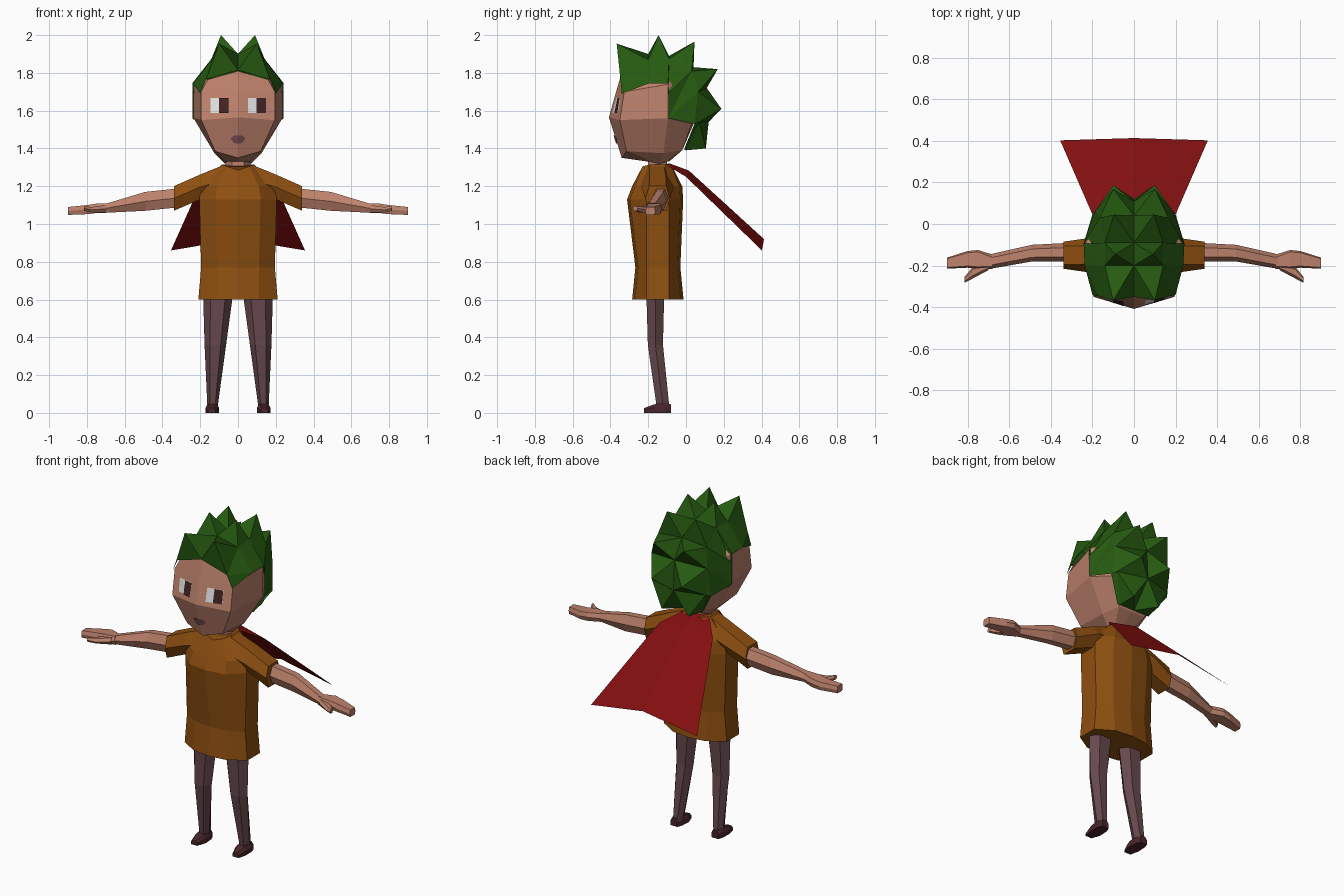
import bpy, bmesh
from mathutils import Vector
from mathutils.bvhtree import BVHTree

if "Cube" in bpy.data.objects:
    bpy.data.objects.remove(bpy.data.objects["Cube"])


def mat(name, r, g, b):
    def lin(c):
        c /= 255
        return c / 12.92 if c < 0.04045 else ((c + 0.055) / 1.055) ** 2.4
    m = bpy.data.materials.new(name)
    m.diffuse_color = (lin(r), lin(g), lin(b), 1)
    m.use_nodes = True
    m.node_tree.nodes["Principled BSDF"].inputs["Base Color"].default_value = m.diffuse_color
    return m


SKIN = mat("skin", 190, 130, 108)
HAIR = mat("green_hair", 38, 90, 16)
SHIRT = mat("orange_shirt", 142, 79, 16)
CAPE = mat("red_cape", 132, 15, 17)
LEGS = mat("plum_trousers", 102, 72, 77)
SHOE = mat("dark_shoe", 74, 38, 42)
WHITE = mat("eye_white", 225, 225, 225)
IRIS = mat("dark_iris", 66, 34, 34)
MOUTH = mat("mouth_mauve", 122, 78, 82)


def build(name, verts, faces, material, fix=True):
    bm = bmesh.new()
    vs = [bm.verts.new(v) for v in verts]
    for f in faces:
        bm.faces.new([vs[i] for i in f])
    bmesh.ops.remove_doubles(bm, verts=bm.verts, dist=0.0005)
    if fix:
        bmesh.ops.recalc_face_normals(bm, faces=bm.faces)
    me = bpy.data.meshes.new(name)
    bm.to_mesh(me)
    bm.free()
    me.materials.append(material)
    ob = bpy.data.objects.new(name, me)
    bpy.context.collection.objects.link(ob)
    return ob


def loft(name, rings, material):
    n = len(rings[0])
    verts = [p for r in rings for p in r]
    faces = [(k * n + i, k * n + (i + 1) % n, (k + 1) * n + (i + 1) % n, (k + 1) * n + i)
             for k in range(len(rings) - 1) for i in range(n)]
    faces += [tuple(range(n)), tuple(range((len(rings) - 1) * n, len(rings) * n))]
    return build(name, verts, faces, material)


def whole(half):
    """Complete a half ring whose first and last points lie on x = 0."""
    return half + [(-x, y, z) for x, y, z in half[-2:0:-1]]


def section(axis, t, a0, a1, b0, b1, cut=0.25):
    """Six-sided cross-section across the given axis."""
    d, m = (b1 - b0) * cut, (a0 + a1) / 2
    if axis == "x":      # a = z, b = y
        pts = [(a0, b0 + d), (a0, b1 - d), (m, b1), (a1, b1 - d), (a1, b0 + d), (m, b0)]
        return [(t, b, a) for a, b in pts]
    e, n = (a1 - a0) * cut, (b0 + b1) / 2
    pts = [(a0, n), (a0 + e, b0), (a1 - e, b0), (a1, n), (a1 - e, b1), (a0 + e, b1)]
    return [(a, b, t) if axis == "z" else (a, t, b) for a, b in pts]


def flip(rings, s):
    return [[(s * x, y, z) for x, y, z in r] for r in rings]


# Head
head_rings = [
    [(0, -.2, 1.33), (.06, -.19, 1.33), (.07, -.14, 1.32), (.05, -.1, 1.33), (0, -.09, 1.33)],
    [(0, -.34, 1.35), (.12, -.315, 1.385), (.125, -.12, 1.375), (.09, -.02, 1.39), (0, -.02, 1.39)],
    [(0, -.408, 1.565), (.195, -.35, 1.55), (.235, -.095, 1.56), (.18, .03, 1.53), (0, .04, 1.53)],
    [(0, -.37, 1.70), (.195, -.327, 1.70), (.234, -.095, 1.74), (.17, -.01, 1.70), (0, .03, 1.70)],
    [(0, -.338, 1.81), (.16, -.325, 1.765), (.17, -.1, 1.79), (.14, -.01, 1.75), (0, .02, 1.75)],
]
head = loft("head", [whole(r) for r in head_rings], SKIN)
loft("neck", [section("z", z, -.065, .065, -.2, -.1) for z in (1.26, 1.37)], SKIN)

# Face plates laid onto the head surface
bm = bmesh.new()
bm.from_mesh(head.data)
bmesh.ops.triangulate(bm, faces=bm.faces)
tree = BVHTree.FromBMesh(bm)
bm.free()


def plate(name, pts, material, lift):
    verts = []
    for x, z in pts:
        hit = tree.ray_cast(Vector((x, -1, z)), Vector((0, 1, 0)))[0]
        verts.append((x, (hit.y if hit else -.35) - lift, z))
    ob = build(name, verts, [tuple(range(len(pts)))], material, False)
    return ob


def rect(x0, x1, z0, z1):
    return [(x0, z0), (x1, z0), (x1, z1), (x0, z1)]


for side, x0, i0 in (("right", -.145, -.1), ("left", .053, .097)):
    plate(side + "_eye_white", rect(x0, x0 + .093, 1.588, 1.667), WHITE, .005)
    plate(side + "_iris", rect(i0, i0 + .05, 1.588, 1.667), IRIS, .009)
plate("mouth_left", [(0, 1.425), (.022, 1.428), (.04, 1.455), (.02, 1.468), (0, 1.468)], MOUTH, .006)
plate("mouth_right", [(0, 1.468), (-.02, 1.468), (-.04, 1.455), (-.022, 1.428), (0, 1.425)], MOUTH, .006)

# Spiky hair: two strips of pyramids over the crown plus side panels
mid = [(0, -.35, 1.815), (0, -.2, 1.90), (0, -.09, 1.89), (0, .04, 1.83),
       (0, .11, 1.72), (0, .12, 1.54), (0, 0, 1.39)]
outer = [(.17, -.347, 1.765), (.14, -.2, 1.87), (.14, -.09, 1.875), (.165, .03, 1.81),
         (.185, .065, 1.70), (.18, .07, 1.54), (.1, 0, 1.39)]
rim = [(.2, -.34, 1.69), (.237, -.2, 1.743), (.242, -.095, 1.745), (.242, -.094, 1.69),
       (.242, -.093, 1.56), (.2, .045, 1.53), (.11, -.01, 1.395)]
tips = [(.1, -.367, 1.955), (.09, -.145, 2.0), (.095, .045, 1.965),
        (.1, .168, 1.82), (.1, .187, 1.61), (.09, .105, 1.40)]
verts, faces = [], []
for s in (1, -1):
    b = len(verts)
    verts += [(s * x, y, z) for x, y, z in mid + outer + rim + tips]
    for i in range(6):
        quad = [b + i, b + i + 1, b + 8 + i, b + 7 + i]
        fs = [(quad[k], quad[(k + 1) % 4], b + 21 + i) for k in range(4)]
        fs += [(b + 7 + i, b + 8 + i, b + 15 + i), (b + 7 + i, b + 15 + i, b + 14 + i)]
        faces += [f if s == 1 else f[::-1] for f in fs]
build("hair", verts, faces, HAIR)

# Shirt body: half width, front y, back y, height
rings = []
for z, w, a, yf, yb in ((.60, .21, .11, -.285, -.013), (.77, .195, .11, -.268, -.03),
                        (1.13, .205, .12, -.312, -.015), (1.20, .195, .11, -.285, -.02)):
    rings.append(whole([(0, yf, z), (a, yf + .015, z), (w, -.21, z), (w, -.09, z),
                        (a, yb - .015, z), (0, yb, z)]))
rings.append(whole([(0, -.24, 1.285), (.06, -.23, 1.305), (.085, -.19, 1.315),
                    (.085, -.11, 1.315), (.06, -.08, 1.315), (0, -.075, 1.31)]))
loft("shirt_body", rings, SHIRT)

# Paired parts
for side, s in (("left", 1), ("right", -1)):
    loft(side + "_sleeve", flip([
        section("x", .07, 1.15, 1.315, -.235, -.08),
        section("x", .2, 1.13, 1.262, -.235, -.065),
        section("x", .34, 1.07, 1.20, -.215, -.085, .15)], s), SHIRT)
    loft(side + "_arm", flip([
        section("x", .30, 1.09, 1.19, -.18, -.09),
        section("x", .49, 1.07, 1.17, -.18, -.10),
        section("x", .69, 1.06, 1.11, -.215, -.145)], s), SKIN)
    loft(side + "_hand", flip([
        section("x", .68, 1.06, 1.11, -.217, -.147, .2),
        section("x", .75, 1.058, 1.108, -.215, -.125, .1),
        section("x", .80, 1.052, 1.10, -.21, -.13, .1),
        section("x", .90, 1.048, 1.09, -.215, -.162, .1)], s), SKIN)
    loft(side + "_thumb", flip([
        section("x", .70, 1.06, 1.10, -.222, -.18),
        section("x", .775, 1.06, 1.09, -.262, -.205),
        section("x", .815, 1.07, 1.095, -.282, -.255)], s), SKIN)
    loft(side + "_leg", flip([
        section("z", .64, .025, .185, -.21, -.115),
        section("z", .36, .063, .177, -.202, -.122),
        section("z", .03, .108, .162, -.155, -.088)], s), LEGS)
    loft(side + "_shoe", flip([
        [(x0, y, 0), (x1, y, 0), (x1, y, h * .6), (x1 - .012, y, h), (x0 + .012, y, h), (x0, y, h * .6)]
        for y, x0, x1, h in ((-.08, .115, .16, .045), (-.11, .103, .17, .052),
                             (-.17, .1, .172, .045), (-.222, .118, .16, .025))], s), SHOE)

# Cape: a creased sheet flaring out behind
verts = []
for w, yc, ye, zc, ze in ((.08, -.09, -.11, 1.322, 1.315), (.18, .015, 0, 1.283, 1.25),
                          (.355, .413, .402, .92, .86)):
    verts += [(-w, ye, ze), (0, yc, zc), (w, ye, ze)]
build("cape", verts, [(k, k + 1, k + 4, k + 3)[::-1] for k in (0, 1, 3, 4)], CAPE, False)
